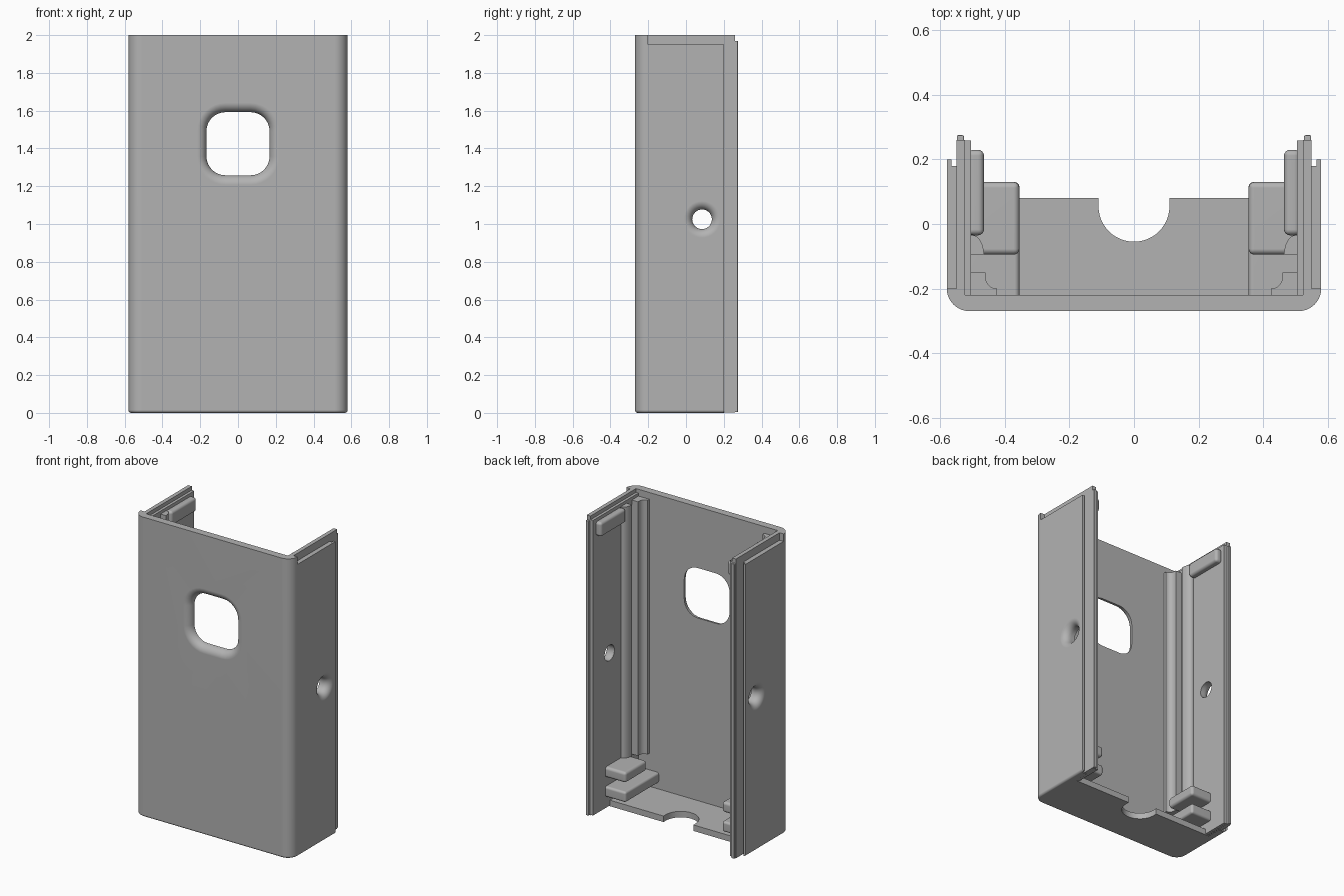
import bpy, bmesh
from math import pi, sin, cos, radians
from mathutils import Vector

if "Cube" in bpy.data.objects:
    bpy.data.objects.remove(bpy.data.objects["Cube"], do_unlink=True)

grey = bpy.data.materials.new("plain_grey")
grey.use_nodes = True
colour = (0.45, 0.45, 0.45, 1)
grey.diffuse_color = colour
grey.node_tree.nodes["Principled BSDF"].inputs["Base Color"].default_value = colour


def finish(name, bm, smooth=True):
    bmesh.ops.recalc_face_normals(bm, faces=bm.faces[:])
    mesh = bpy.data.meshes.new(name)
    bm.to_mesh(mesh)
    bm.free()
    mesh.materials.append(grey)
    obj = bpy.data.objects.new(name, mesh)
    bpy.context.collection.objects.link(obj)
    return obj


def loft(name, loops):
    """Closed solid through a list of equal-length point loops."""
    bm = bmesh.new()
    rings = [[bm.verts.new(p) for p in loop] for loop in loops]
    count = len(rings[0])
    for a, b in zip(rings, rings[1:]):
        for i in range(count):
            j = (i + 1) % count
            bm.faces.new((a[i], a[j], b[j], b[i]))
    bm.faces.new(rings[0])
    bm.faces.new(rings[-1][::-1])
    return finish(name, bm)


def extrude(name, outline, z0, z1, side=1):
    return loft(name, [[(x * side, y, z) for x, y in outline] for z in (z0, z1)])


def box(name, x, y, z, side=1, bevel=0):
    outline = [(x[0], y[0]), (x[1], y[0]), (x[1], y[1]), (x[0], y[1])]
    obj = extrude(name, outline, z[0], z[1], side)
    if bevel:
        mod = obj.modifiers.new("round", 'BEVEL')
        mod.width, mod.segments = bevel, 4
        apply(obj, mod)
    return obj


def apply(obj, mod):
    with bpy.context.temp_override(object=obj, active_object=obj, selected_objects=[obj]):
        bpy.ops.object.modifier_apply(modifier=mod.name)


def cut(targets, cutter):
    for obj in targets:
        mod = obj.modifiers.new("cut", 'BOOLEAN')
        mod.operation, mod.solver, mod.object = 'DIFFERENCE', 'EXACT', cutter
        apply(obj, mod)
    bpy.data.objects.remove(cutter, do_unlink=True)


def rounded(half, radius, grow):
    """Rounded square, grown outward evenly."""
    pts = []
    for q in range(4):
        a0 = q * pi / 2
        cx = (half - radius) * (1 if q in (0, 3) else -1)
        cy = (half - radius) * (1 if q < 2 else -1)
        for k in range(9):
            a = a0 + k * pi / 16
            pts.append((cx + (radius + grow) * cos(a), cy + (radius + grow) * sin(a)))
    if half == radius:
        pts = [p for i, p in enumerate(pts) if i % 9 != 8]
    return pts


def flared(name, half, radius, surface, flare, place):
    """Cutter that opens in a round lip toward the outer surface."""
    steps = [(surface + 0.05, flare)]
    for k in range(8, -1, -1):
        t = k * pi / 16
        steps.append((surface - flare + flare * sin(t), flare * (1 - cos(t))))
    steps.append((surface - 0.2, 0))
    return loft(name, [[place(u, v, d) for u, v in rounded(half, radius, g)] for d, g in steps])


# Outer shell: front wall, side skins and floor
W, FRONT, BACK, R = 0.58, -0.27, 0.2, 0.07
right = [(W - R + R * sin(a), FRONT + R - R * cos(a)) for a in (k * pi / 20 for k in range(11))]
outline = right + [(W, BACK), (-W, BACK)] + [(-x, y) for x, y in right[::-1]]
edge = 0.015


def bottom_inset(g):
    scale = (W - g) / W
    pts = [(W - R + (R - g) * sin(a), FRONT + R - (R - g) * cos(a)) for a in (k * pi / 20 for k in range(11))]
    return pts + [(W - g, BACK), (g - W, BACK)] + [(-x, y) for x, y in pts[::-1]]


levels = [(edge * (1 - sin(t)), edge * (1 - cos(t))) for t in (k * pi / 8 for k in range(4, -1, -1))]
levels.append((2, 0))
shell = loft("outer_shell", [[(x, y, z) for x, y in bottom_inset(g)] for z, g in levels])
cut([shell], box("inside", (-0.53, 0.53), (-0.22, 0.4), (0.04, 3)))
cut([shell], box("floor_back", (-0.53, 0.53), (0.08, 0.4), (-1, 1)))
notch = [(0.11 * cos(a), 0.055 + 0.11 * sin(a)) for a in (pi + k * pi / 24 for k in range(25))]
cut([shell], extrude("floor_notch", notch + [(0.11, 0.3), (-0.11, 0.3)], -1, 0.5))
cut([shell], flared("window", 0.167, 0.1, 0.27, 0.05, lambda u, v, d: (u, -d, 1.425 + v)))

parts = [shell]
for side, word in ((1, "left"), (-1, "right")):
    # Step along the top of the skin and groove behind it
    cut([shell], box("top_step", (0.529, 0.7), (-0.2, 0.4), (1.95, 3), side))
    cut([shell], box("groove", (0.528, 0.565), (0.18, 0.4), (-1, 3), side))

    # Inner side wall in two layers, with a bead on its back edge
    plate = box(word + "_side_plate", (0.523, 0.55), (-0.225, 0.26), (0.003, 2), side)
    liner = box(word + "_side_liner", (0.505, 0.527), (-0.225, 0.258), (0.006, 1.975), side)
    bead = box(word + "_edge_bead", (0.527, 0.549), (0.25, 0.275), (0.004, 1.97), side, 0.004)
    cutter = flared("side_hole", 0.052, 0.052, 0.58, 0.045,
                    lambda u, v, d: (d * side, 0.085 + u, 1.025 + v))
    cut([shell, plate, liner], cutter)

    # Top pad, and two shelves near the floor
    pad = box(word + "_top_pad", (0.465, 0.515), (-0.035, 0.23), (1.86, 1.955), side, 0.018)
    upper = box(word + "_upper_shelf", (0.355, 0.52), (-0.095, 0.13), (0.21, 0.28), side, 0.018)
    lower = box(word + "_lower_shelf", (0.355, 0.52), (-0.24, 0.13), (0.08, 0.15), side, 0.015)

    # Vertical guide rails with hollowed flanks
    turn = [k * pi / 16 for k in range(9)]
    near = [(0.50 - 0.035 * sin(a), -0.095 + 0.06 * cos(a)) for a in turn]
    rail_a = extrude(word + "_side_rail", near + [(0.515, -0.095), (0.515, -0.035)], 0.26, 1.955, side)
    hollow = [(0.425 + 0.035 * cos(a), -0.165 - 0.035 * sin(a)) for a in turn]
    rail_b = extrude(word + "_corner_rail", [(0.515, -0.15), (0.46, -0.15)] + hollow
                     + [(0.425, -0.23), (0.515, -0.23)], 0.26, 1.955, side)
    parts += [plate, liner, bead, pad, upper, lower, rail_a, rail_b]

# Smooth shading with sharp edges kept
for obj in parts:
    bpy.ops.object.select_all(action='DESELECT')
    obj.select_set(True)
    bpy.context.view_layer.objects.active = obj
    bpy.ops.object.shade_smooth_by_angle(angle=radians(30))
    weighted = obj.modifiers.new("even_normals", 'WEIGHTED_NORMAL')
    weighted.keep_sharp = True
